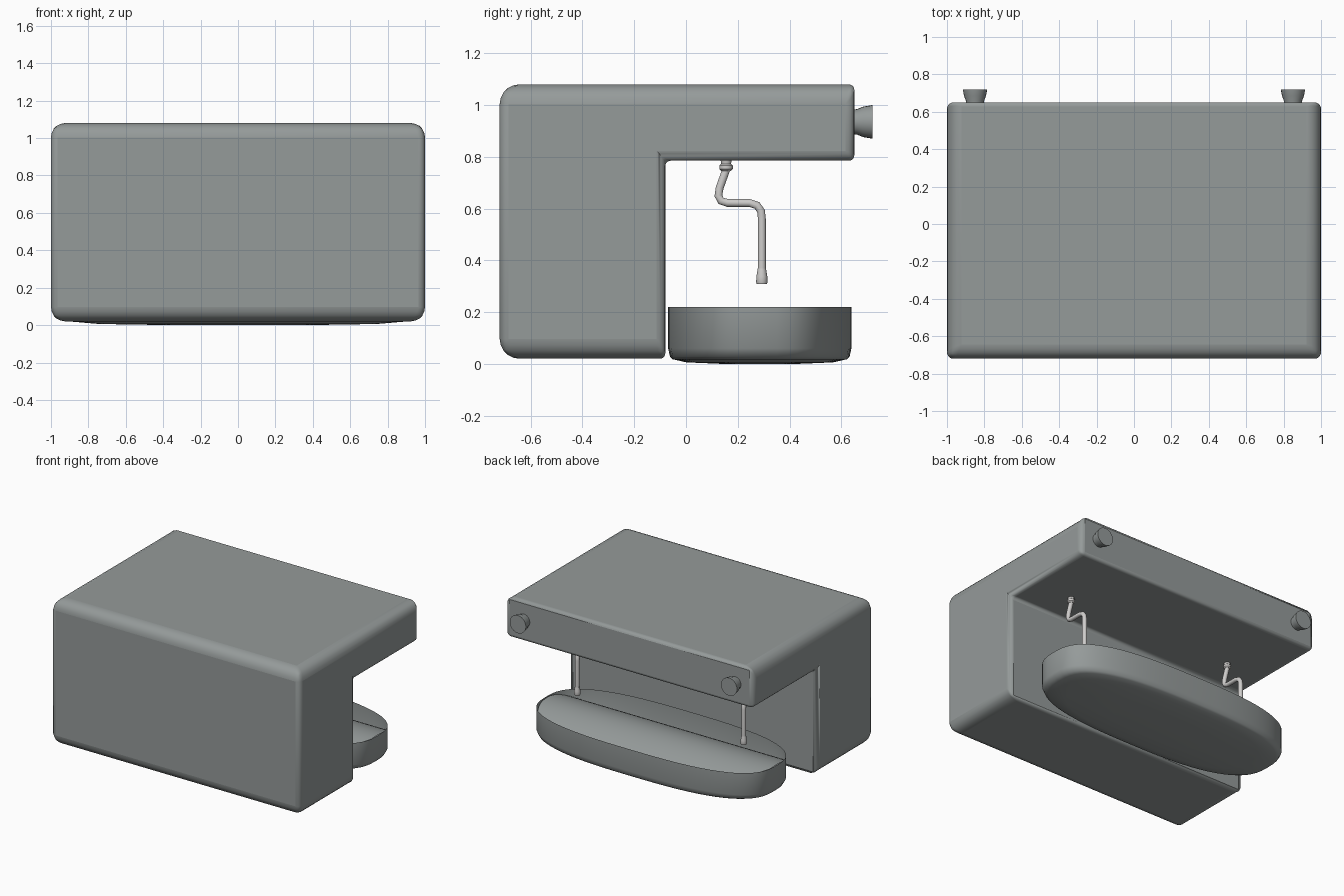
import bpy, bmesh, math
from mathutils import Vector

cube = bpy.data.objects.get("Cube")
if cube:
    bpy.data.objects.remove(cube, do_unlink=True)


def material(name, rgb, rough=0.5):
    m = bpy.data.materials.new(name)
    m.use_nodes = True
    m.diffuse_color = (*rgb, 1)
    m.node_tree.nodes["Principled BSDF"].inputs["Base Color"].default_value = (*rgb, 1)
    m.roughness = rough
    return m


GREY = material("warm_grey", (0.30, 0.325, 0.322))
STEEL = material("light_steel", (0.62, 0.61, 0.60))


def finish(name, bm, mat, angle=40):
    me = bpy.data.meshes.new(name)
    bm.to_mesh(me)
    bm.free()
    ob = bpy.data.objects.new(name, me)
    bpy.context.collection.objects.link(ob)
    me.materials.append(mat)
    bpy.ops.object.select_all(action='DESELECT')
    ob.select_set(True)
    bpy.context.view_layer.objects.active = ob
    bpy.ops.object.shade_smooth_by_angle(angle=math.radians(angle))
    return ob


def loft(bm, rings, cap_start=True, cap_end=True):
    """Skin a list of equal-length point rings."""
    rows = [[bm.verts.new(p) for p in ring] for ring in rings]
    n = len(rows[0])
    for a, b in zip(rows, rows[1:]):
        for i in range(n):
            j = (i + 1) % n
            bm.faces.new((a[i], a[j], b[j], b[i]))
    if cap_start:
        bm.faces.new(rows[0][::-1])
    if cap_end:
        bm.faces.new(rows[-1])


def turned(bm, origin, axis, profile, sides=20):
    """Turn (distance, radius) pairs around an axis."""
    rot = Vector((0, 0, 1)).rotation_difference(Vector(axis))
    step = math.tau / sides
    loft(bm, [[Vector(origin) + rot @ Vector((r * math.cos(i * step), r * math.sin(i * step), d))
               for i in range(sides)] for d, r in profile])


# Body: L-shaped side profile, extruded sideways and rounded by edge weight
FRONT, COLUMN, BACK = -0.72, -0.08, 0.65
BOTTOM, UNDER, TOP = 0.02, 0.785, 1.08
profile = [(FRONT, BOTTOM), (COLUMN, BOTTOM), (COLUMN, UNDER),
           (BACK, UNDER), (BACK, TOP), (FRONT, TOP)]
bm = bmesh.new()
loft(bm, [[(x, y, z) for y, z in profile] for x in (-1, 1)])
bmesh.ops.recalc_face_normals(bm, faces=bm.faces)
weight = bm.edges.layers.float.new("bevel_weight_edge")
for e in bm.edges:
    d = (e.verts[0].co - e.verts[1].co).normalized()
    mid = (e.verts[0].co + e.verts[1].co) / 2
    if abs(d.x) > 0.9:
        e[weight] = 0.9 if mid.y < FRONT + 0.01 else 0.25
    elif abs(d.y) > 0.9:
        e[weight] = 0.45 if abs(mid.z - UNDER) < 0.01 else 0.9
    else:
        e[weight] = 0.4
body = finish("body", bm, GREY)
bev = body.modifiers.new("rounding", 'BEVEL')
bev.limit_method = 'WEIGHT'
bev.width = 0.085
bev.segments = 5

# Drip tray: open shell with a rounded-oblong outline
HALF_X, HALF_Y, MID_Y, POWER = 0.93, 0.354, 0.285, 2.8


def outline(scale, z, n=64):
    pts = []
    for i in range(n):
        c, s = math.cos(i * math.tau / n), math.sin(i * math.tau / n)
        pts.append((scale * HALF_X * math.copysign(abs(c) ** (2 / POWER), c),
                    MID_Y + scale * HALF_Y * math.copysign(abs(s) ** (2 / POWER), s), z))
    return pts


bm = bmesh.new()
loft(bm, [outline(*p) for p in ((0.4, 0), (0.8, 0.006), (0.95, 0.018), (0.98, 0.028),
                                (1, 0.06), (1, 0.22))], cap_end=False)
finish("drip_tray", bm, GREY, 50)

# Tray floor: gently arched plate inside the shell
bm = bmesh.new()
rows = []
STEPS = 28
for k in range(STEPS + 1):
    t = -math.cos(math.pi * k / STEPS) * 0.995
    w = 0.99 * HALF_X * (1 - abs(t) ** POWER) ** (1 / POWER)
    y = t * HALF_Y * 0.99
    z = 0.218 - 1.35 * y * y
    rows.append([bm.verts.new((x, MID_Y + y, z)) for x in (-w, w)])
for a, b in zip(rows, rows[1:]):
    bm.faces.new((a[0], a[1], b[1], b[0]))
finish("tray_floor", bm, GREY, 60)

# Spout path in the side plane
path = [(0.155, 0.75), (0.13, 0.68), (0.125, 0.65), (0.135, 0.63), (0.16, 0.622),
        (0.245, 0.622), (0.275, 0.612), (0.29, 0.59), (0.293, 0.56), (0.293, 0.35)]

for side, x in (("left", 1), ("right", -1)):
    # Knob on the back face, flaring outward
    bm = bmesh.new()
    turned(bm, (x * 0.85, 0.64, 0.935), (0, 1, 0),
           ((0, 0.047), (0.02, 0.049), (0.045, 0.059), (0.08, 0.065)), 24)
    finish(side + "_knob", bm, GREY, 35)

    # Bent steam pipe
    cu = bpy.data.curves.new(side + "_spout_pipe", 'CURVE')
    cu.dimensions = '3D'
    cu.bevel_depth = 0.016
    cu.bevel_resolution = 3
    cu.use_fill_caps = True
    sp = cu.splines.new('POLY')
    sp.points.add(len(path) - 1)
    for p, (y, z) in zip(sp.points, path):
        p.co = (x * 0.67, y, z, 1)
    sp.use_smooth = True
    cu.materials.append(STEEL)
    bpy.context.collection.objects.link(bpy.data.objects.new(side + "_spout_pipe", cu))

    # Mounting collar and nozzle tip
    bm = bmesh.new()
    turned(bm, (x * 0.67, 0.155, 0.745), (0, 0, 1),
           ((0, 0.018), (0.008, 0.026), (0.022, 0.026), (0.028, 0.019), (0.045, 0.022)), 16)
    finish(side + "_spout_collar", bm, STEEL)
    bm = bmesh.new()
    turned(bm, (x * 0.67, 0.293, 0.308), (0, 0, 1),
           ((0, 0.019), (0.007, 0.022), (0.03, 0.021), (0.06, 0.016)), 16)
    finish(side + "_spout_nozzle", bm, STEEL)
